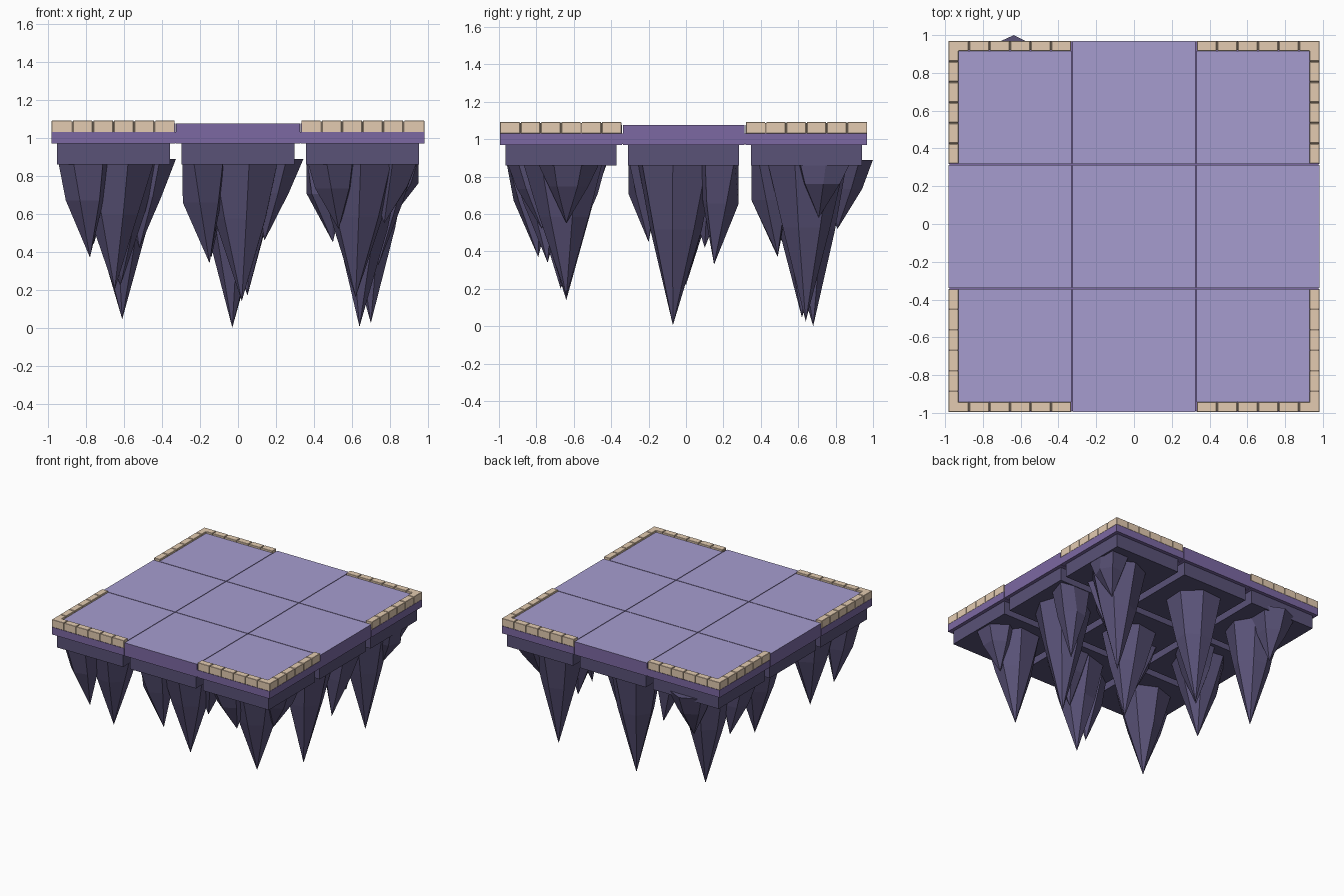
import bpy, bmesh, math, random
from mathutils import Matrix, Vector

random.seed(4)
old = bpy.data.objects.get("Cube")
if old:
    bpy.data.objects.remove(old, do_unlink=True)


def material(name, rgb):
    m = bpy.data.materials.new(name)
    m.use_nodes = True
    m.diffuse_color = (*rgb, 1)
    m.node_tree.nodes["Principled BSDF"].inputs["Base Color"].default_value = (*rgb, 1)
    return m


LILAC = material("lilac floor", (0.38, 0.335, 0.625))
PURPLE = material("purple edge", (0.2, 0.14, 0.365))
ROCK = material("dark violet rock", (0.1, 0.084, 0.185))
TAN = material("tan stone", (0.77, 0.6, 0.44))
MORTAR = material("brown mortar", (0.3, 0.23, 0.17))


def add_box(bm, lo, hi):
    lo, hi = Vector(lo), Vector(hi)
    place = Matrix.Translation((lo + hi) / 2) @ Matrix.Diagonal((*(hi - lo), 1))
    bmesh.ops.create_cube(bm, size=1, matrix=place)


def finish(bm, name, *mats, bevel=0):
    bmesh.ops.recalc_face_normals(bm, faces=bm.faces)
    if len(mats) > 1:  # upward faces take the second colour
        for f in bm.faces:
            f.material_index = int(f.normal.z > 0.5)
    mesh = bpy.data.meshes.new(name)
    bm.to_mesh(mesh)
    bm.free()
    obj = bpy.data.objects.new(name, mesh)
    for m in mats:
        mesh.materials.append(m)
    bpy.context.collection.objects.link(obj)
    if bevel:
        mod = obj.modifiers.new("worn edges", "BEVEL")
        mod.width = bevel
        mod.segments = 1


PITCH, HALF, BASE = 0.656, 0.3255, 0.297
Y_SHIFT = -0.0125
BASE_Z, DECK_Z, LEDGE_Z, FLOOR_Z, CURB_Z = 0.86, 0.97, 1.03, 1.077, 1.092
CURB_W, BRICKS = 0.052, 6


def centre(i, j):
    return i * PITCH, j * PITCH + Y_SHIFT


def box_on_tile(bm, c, x0, x1, y0, y1, z0, z1):
    add_box(bm, (c[0] + x0, c[1] + y0, z0), (c[0] + x1, c[1] + y1, z1))


def curb(i, j):
    """Row of bricks along the two outer sides of a corner tile."""
    c = centre(i, j)
    stones, joint = bmesh.new(), bmesh.new()
    step = 2 * HALF / BRICKS
    gap = 0.003
    inner = HALF - CURB_W
    for along_x in (True, False):
        s_along, s_out = (i, j) if along_x else (j, i)

        def strip(bm, a, b, inset, top):
            run = sorted((s_along * a, s_along * b))
            out = sorted((s_out * (inner + inset), s_out * (HALF - inset)))
            spans = (*run, *out) if along_x else (*out, *run)
            box_on_tile(bm, c, *spans, LEDGE_Z, top)

        for k in range(BRICKS - 1):
            start = -HALF + k * step
            strip(stones, start + gap, start + step - gap, 0, CURB_Z)
        strip(joint, -HALF + gap, HALF - gap, gap, CURB_Z - 0.006)
    # L-shaped corner brick
    end = HALF - step + gap
    outline = ((end, inner), (inner, inner), (inner, end), (HALF, end), (HALF, HALF), (end, HALF))
    face = stones.faces.new([stones.verts.new((c[0] + i * x, c[1] + j * y, LEDGE_Z))
                             for x, y in outline])
    raised = bmesh.ops.extrude_face_region(stones, geom=[face], use_keep_orig=True)["geom"]
    bmesh.ops.translate(stones, vec=(0, 0, CURB_Z - LEDGE_Z),
                        verts=[v for v in raised if isinstance(v, bmesh.types.BMVert)])
    finish(stones, "curb_bricks", TAN, bevel=0.002)
    finish(joint, "curb_mortar", MORTAR)


# Nine floor tiles, each with a deck and a narrower rock base
for i in (-1, 0, 1):
    for j in (-1, 0, 1):
        c = centre(i, j)
        corner = i and j
        ledge = bmesh.new()
        box_on_tile(ledge, c, -HALF, HALF, -HALF, HALF, DECK_Z, LEDGE_Z if corner else FLOOR_Z)
        if corner:
            finish(ledge, "tile_ledge", PURPLE)
            floor = bmesh.new()
            x0, x1 = (-HALF + CURB_W * (i < 0), HALF - CURB_W * (i > 0))
            y0, y1 = (-HALF + CURB_W * (j < 0), HALF - CURB_W * (j > 0))
            box_on_tile(floor, c, x0, x1, y0, y1, LEDGE_Z, FLOOR_Z)
            finish(floor, "tile_floor", PURPLE, LILAC)
            curb(i, j)
        else:
            finish(ledge, "tile_floor", PURPLE, LILAC)
        base = bmesh.new()
        box_on_tile(base, c, -BASE, BASE, -BASE, BASE, BASE_Z, DECK_Z)
        finish(base, "tile_base", ROCK)

# Sunken strips that close the joints between the tiles
seams = bmesh.new()
reach = PITCH + HALF - 0.004
joint = PITCH / 2 - HALF
for s in (-1, 1):
    mid = s * PITCH / 2
    for spans in ((mid - joint, mid + joint, -reach, reach),
                  (-reach, reach, mid - joint, mid + joint)):
        box_on_tile(seams, centre(0, 0), *spans, DECK_Z + 0.004, LEDGE_Z)
finish(seams, "tile_seams", PURPLE)


def spike(name, tip, pull, radius, sides, reach=BASE - 0.003, turn=None):
    """Faceted hanging rock; its top is pushed from the tile centre by pull."""
    tip = Vector(tip)
    c = Vector(centre(round(tip.x / PITCH), round(tip.y / PITCH)))
    top = c + (tip.xy - c) * pull
    bm = bmesh.new()
    if turn is None:
        turn = random.uniform(0, math.tau)
    rings = []
    for t, scale in ((0, 1), (0.42, 0.64)):
        mid = top.lerp(tip.xy, t)
        z = 0.89 + (tip.z - 0.89) * t
        ring = []
        for k in range(sides):
            a = turn + math.tau * k / sides
            r = radius * scale * random.uniform(0.94, 1.06)
            p = [mid.x + r * math.cos(a), mid.y + r * math.sin(a)]
            for n in (0, 1):
                p[n] = min(max(p[n], c[n] - reach), c[n] + reach)
            ring.append(bm.verts.new((*p, z)))
        rings.append(ring)
    point = bm.verts.new(tip)
    bm.faces.new(rings[0])
    for k in range(sides):
        n = (k + 1) % sides
        bm.faces.new((rings[0][k], rings[0][n], rings[1][n], rings[1][k]))
        bm.faces.new((rings[1][k], rings[1][n], point))
    finish(bm, name, ROCK)


# One long spike under every tile
for tip in ((-0.65, -0.67, 0.2), (0.02, -0.64, 0.14), (0.62, -0.64, 0.16),
            (-0.62, 0, 0.22), (0.05, -0.05, 0.17), (0.64, -0.07, 0.005),
            (-0.61, 0.62, 0.045), (-0.03, 0.68, 0), (0.7, 0.64, 0.025)):
    spike("long_spike", tip, 0.6, 0.215, 7)

# Shorter spikes around them
for tip in ((-0.78, -0.79, 0.37), (-0.15, -0.74, 0.34), (0.53, -0.77, 0.52),
            (0.77, -0.64, 0.55), (0.74, 0.15, 0.33), (0.5, -0.2, 0.45),
            (-0.12, -0.12, 0.5), (0.63, 0.49, 0.38), (-0.14, 0.49, 0.37),
            (0.81, 0.71, 0.58), (-0.76, 0.52, 0.44)):
    spike("short_spike", tip, 1.45, 0.165, 6)

# Spikes leaning out past the edge of their base
for tip, turn in (((-0.52, 0.1, 0.42), 0), ((0.14, -0.58, 0.46), 0),
                  ((-0.64, 0.81, 0.52), math.pi / 2)):
    spike("outer_spike", tip, 1.2, 0.168, 6, reach=0.356, turn=turn)
